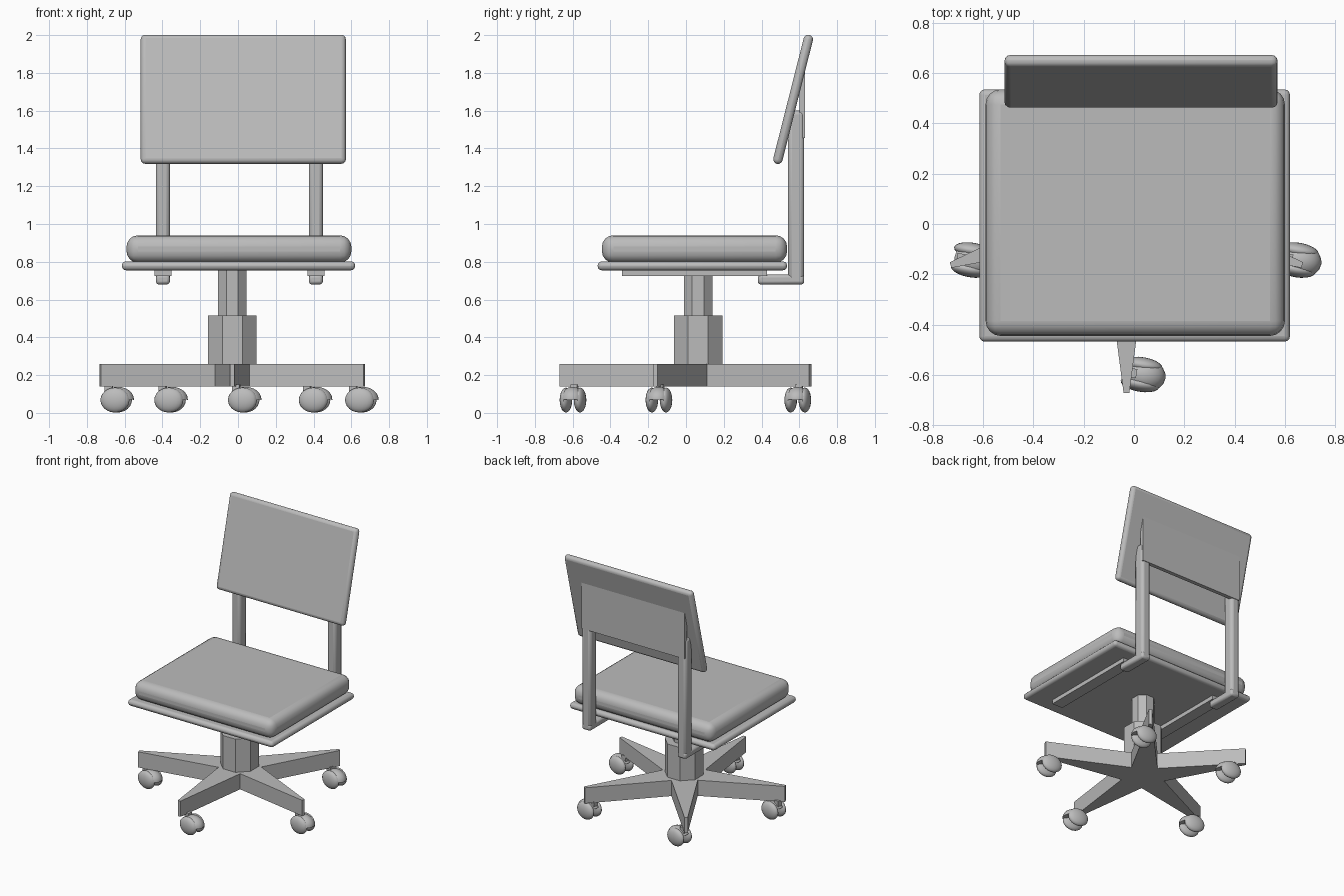
import bpy, bmesh, math
from mathutils import Matrix, Vector

if "Cube" in bpy.data.objects:
    bpy.data.objects.remove(bpy.data.objects["Cube"])

grey = bpy.data.materials.new("neutral_grey")
grey.use_nodes = True
COLOUR = (0.5, 0.5, 0.5, 1)
grey.diffuse_color = COLOUR
grey.node_tree.nodes["Principled BSDF"].inputs["Base Color"].default_value = COLOUR


def finish(name, bm, bevel=0, segments=3):
    """Turn a bmesh into a named, shaded object."""
    bmesh.ops.recalc_face_normals(bm, faces=bm.faces)
    mesh = bpy.data.meshes.new(name)
    bm.to_mesh(mesh)
    bm.free()
    mesh.materials.append(grey)
    obj = bpy.data.objects.new(name, mesh)
    bpy.context.collection.objects.link(obj)
    if bevel:
        mod = obj.modifiers.new("rounding", 'BEVEL')
        mod.width, mod.segments = bevel, segments
        mod.limit_method = 'NONE'
    bpy.ops.object.select_all(action='DESELECT')
    obj.select_set(True)
    bpy.context.view_layer.objects.active = obj
    bpy.ops.object.shade_smooth_by_angle(angle=math.radians(40))
    return obj


def box(name, xs, ys, zs, bevel=0, segments=3):
    """Box given by its extents along each axis."""
    bm = bmesh.new()
    bmesh.ops.create_cube(bm, size=1)
    lows, highs = zip(xs, ys, zs)
    for v in bm.verts:
        v.co = Vector([(a + b) / 2 + c * (b - a) for a, b, c in zip(lows, highs, v.co)])
    return finish(name, bm, bevel, segments)


def prism(name, points, z0, z1):
    """Flat outline extruded upwards."""
    bm = bmesh.new()
    face = bm.faces.new([bm.verts.new((x, y, z0)) for x, y in points])
    top = bmesh.ops.extrude_face_region(bm, geom=[face])["geom"]
    verts = [g for g in top if isinstance(g, bmesh.types.BMVert)]
    bmesh.ops.translate(bm, verts=verts, vec=(0, 0, z1 - z0))
    return finish(name, bm)


def polar(radius, degrees):
    a = math.radians(degrees)
    return CX + radius * math.cos(a), CY + radius * math.sin(a)


# Seat
box("seat_cushion", (-0.59, 0.6), (-0.445, 0.535), (0.795, 0.94), 0.06, 4)
box("seat_plate", (-0.615, 0.62), (-0.468, 0.535), (0.755, 0.802), 0.022)

# Backrest leaning backwards
back = box("backrest", (-0.543, 0.543), (-0.025, 0.025), (-0.352, 0.352), 0.024)
back.location = (0.028, 0.567, 1.66)
back.rotation_euler.x = math.radians(-14.2)
box("backrest_support", (-0.43, 0.445), (0.6, 0.63), (1.455, 1.81))

# Posts, feet and rails under the seat
for side, x in (("right", -0.398), ("left", 0.412)):
    box(side + "_post", (x - 0.037, x + 0.037), (0.54, 0.626), (0.69, 1.6), 0.02, 2)
    box(side + "_foot", (x - 0.037, x + 0.037), (0.38, 0.626), (0.68, 0.732), 0.015, 2)
    box(side + "_rail", (x - 0.045, x + 0.045), (-0.34, 0.43), (0.725, 0.765))

# Column
CX, CY = -0.03, 0.064
for name, half, z0, z1 in (("column_sleeve", 0.128, 0.2, 0.515), ("column_rod", 0.075, 0.5, 0.76)):
    r = half / math.cos(math.pi / 8)
    prism(name, [polar(r, 22.5 + 45 * i) for i in range(8)], z0, z1)

# Five-armed star base with narrow tips
outline = []
for i in range(5):
    a = 54 + 72 * i
    outline += [polar(0.735, a - 0.9), polar(0.735, a + 0.9), polar(0.156, a + 36)]
prism("star_base", outline, 0.14, 0.26)


# Twin-wheel casters
def ball(bm, centre, radii):
    mat = Matrix.Translation(centre) @ Matrix.Diagonal((*radii, 1))
    return bmesh.ops.create_uvsphere(bm, u_segments=20, v_segments=12, radius=1, matrix=mat)["verts"]


spots = [(-0.635, -0.145), (-0.35, 0.59), (0.04, -0.6), (0.415, 0.59), (0.66, -0.145)]
for i, (x, y) in enumerate(spots):
    turn = math.radians(-10)
    bm = bmesh.new()
    for s in (-1, 1):
        ball(bm, (-0.01, s * 0.038, 0.068), (0.078, 0.031, 0.066))
    wheels = finish("caster_%d_wheels" % i, bm)

    bm = bmesh.new()
    ball(bm, (0, 0, 0.07), (0.086, 0.068, 0.068))
    cut = bmesh.ops.bisect_plane(bm, geom=bm.verts[:] + bm.edges[:] + bm.faces[:],
                                 plane_co=(0, 0, 0.082), plane_no=(0.15, 0, 1), clear_inner=True)
    bmesh.ops.holes_fill(bm, edges=[e for e in bm.edges if e.is_boundary])
    hood = finish("caster_%d_hood" % i, bm)

    stem = box("caster_%d_stem" % i, (-0.07, -0.03), (-0.018, 0.018), (0.09, 0.15))
    for part in (wheels, hood, stem):
        part.location = (x, y, 0)
        part.rotation_euler.z = turn
